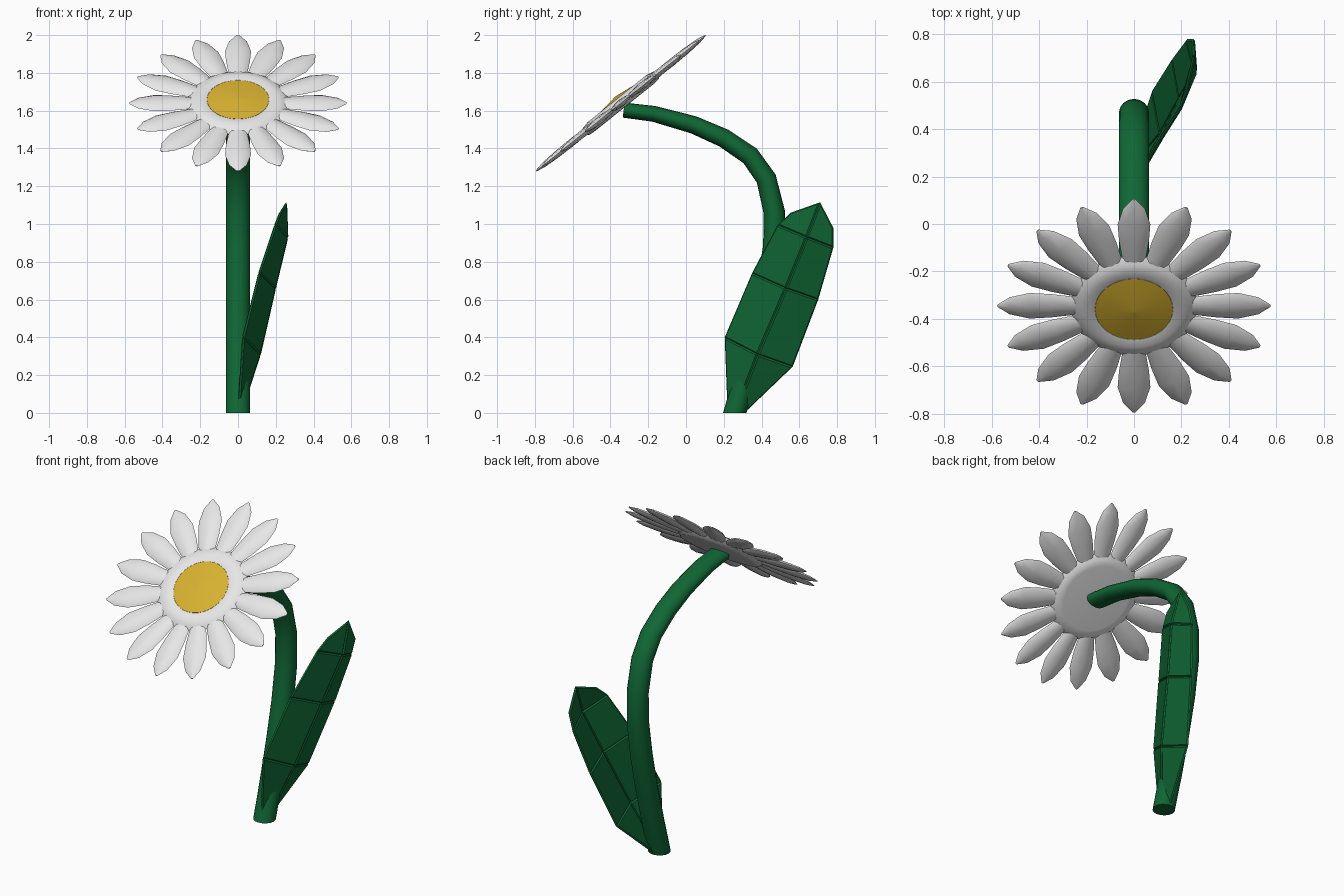
import bpy, bmesh
from math import sin, cos, pi, radians
from mathutils import Matrix, Vector

if "Cube" in bpy.data.objects:
    bpy.data.objects.remove(bpy.data.objects["Cube"], do_unlink=True)


def material(name, rgb):
    m = bpy.data.materials.new(name)
    m.use_nodes = True
    m.diffuse_color = (*rgb, 1)
    m.node_tree.nodes["Principled BSDF"].inputs["Base Color"].default_value = (*rgb, 1)
    return m


green = material("stem_green", (0.005, 0.135, 0.035))
white = material("petal_white", (0.8, 0.8, 0.8))
gold = material("center_gold", (0.68, 0.44, 0.03))


def finish(bm, name, mat, matrix=Matrix(), smooth=True):
    bmesh.ops.recalc_face_normals(bm, faces=bm.faces[:])
    mesh = bpy.data.meshes.new(name)
    bm.to_mesh(mesh)
    bm.free()
    mesh.materials.append(mat)
    if smooth:
        mesh.shade_smooth()
        mesh.set_sharp_from_angle(angle=radians(42))
    ob = bpy.data.objects.new(name, mesh)
    bpy.context.collection.objects.link(ob)
    ob.matrix_world = matrix
    return ob


def loft(rings):
    """Skin closed rings of points and cap both ends."""
    bm = bmesh.new()
    loops = [[bm.verts.new(p) for p in ring] for ring in rings]
    n = len(loops[0])
    for a, b in zip(loops, loops[1:]):
        for i in range(n):
            j = (i + 1) % n
            bm.faces.new((a[i], a[j], b[j], b[i]))
    bm.faces.new(loops[0])
    bm.faces.new(loops[-1])
    return bm


def ellipse(center, u, v, n):
    return [Vector(center) + u * cos(2 * pi * i / n) + v * sin(2 * pi * i / n)
            for i in range(n)]


def lathe(profile, n):
    X, Y = Vector((1, 0, 0)), Vector((0, 1, 0))
    return loft([ellipse((0, 0, h), X * r, Y * r, n) for r, h in profile])


# Stem: arching tube given as (y, z, thickness), slimmer in depth near the head
path = [(0.258, 0, .062), (0.318, 0.2, .062), (0.378, 0.42, .062), (0.432, 0.65, .062),
        (0.468, 0.88, .06), (0.468, 1.06, .057), (0.425, 1.24, .054), (0.34, 1.36, .052),
        (0.2, 1.455, .05), (0.04, 1.525, .047), (-0.17, 1.583, .042), (-0.33, 1.603, .04)]
rings = []
for i, (y, z, t) in enumerate(path):
    a, b = path[max(i - 1, 0)], path[min(i + 1, len(path) - 1)]
    across = Vector((0, b[1] - a[1], a[0] - b[0])).normalized()
    if i == 0:
        across = Vector((0, 1, 0))
    rings.append(ellipse((0, y, z), Vector((0.064, 0, 0)), across * t, 16))
finish(loft(rings), "stem", green)

# Leaf: folded blade, each row is front edge, midrib, back edge
rows = [[(0.0, 0.22, 0.01), (0.02, 0.27, 0.02), (0.0, 0.32, 0.01)],
        [(0.025, 0.205, 0.40), (0.115, 0.38, 0.31), (0.08, 0.565, 0.245)],
        [(0.11, 0.35, 0.74), (0.195, 0.53, 0.66), (0.165, 0.70, 0.60)],
        [(0.195, 0.485, 0.995), (0.26, 0.64, 0.93), (0.225, 0.78, 0.875)],
        [(0.22, 0.555, 1.06), (0.255, 0.71, 1.115), (0.25, 0.78, 0.98)]]
bm = bmesh.new()
grid = [[bm.verts.new(p) for p in row] for row in rows]
for a, b in zip(grid, grid[1:]):
    for k in range(2):
        bm.faces.new((a[k], a[k + 1], b[k + 1], b[k]))
bmesh.ops.solidify(bm, geom=bm.faces[:], thickness=0.02)
bmesh.ops.recalc_face_normals(bm, faces=bm.faces[:])
# raised panels leave grooves for the veins
panels = [f for f in bm.faces if f.calc_area() > 0.01]
bmesh.ops.inset_individual(bm, faces=panels, thickness=0.007, depth=0.007,
                           use_even_offset=True)
finish(bm, "leaf", green, smooth=False)

# Flower head, tilted up and forward
head = Matrix.Translation((0, -0.345, 1.64)) @ Matrix.Rotation(radians(38.7), 4, 'X')

# Petals: (distance from center, half width, half thickness)
petal = [(0.14, .035, .012), (0.26, .05, .018), (0.35, .063, .02), (0.44, .069, .018),
         (0.525, .046, .013), (0.575, .007, .003)]
for k in range(16):
    turn = Matrix.Rotation(2 * pi * k / 16, 4, 'Z')
    bm = loft([ellipse((r, 0, 0), Vector((0, w, 0)), Vector((0, 0, t)), 8)
               for r, w, t in petal])
    finish(bm, f"petal_{k + 1}", white, head @ turn)

# White collar behind and around the center
collar = [(0.2, -0.03), (0.235, -0.027), (0.268, 0.0), (0.24, 0.022),
          (0.2, 0.031), (0.165, 0.024), (0.155, 0.01)]
finish(lathe(collar, 32), "flower_collar", white, head)

# Gold center, a shallow cone
finish(lathe([(0.16, 0.012), (0.164, 0.024), (0.003, 0.045)], 32),
       "flower_center", gold, head)
